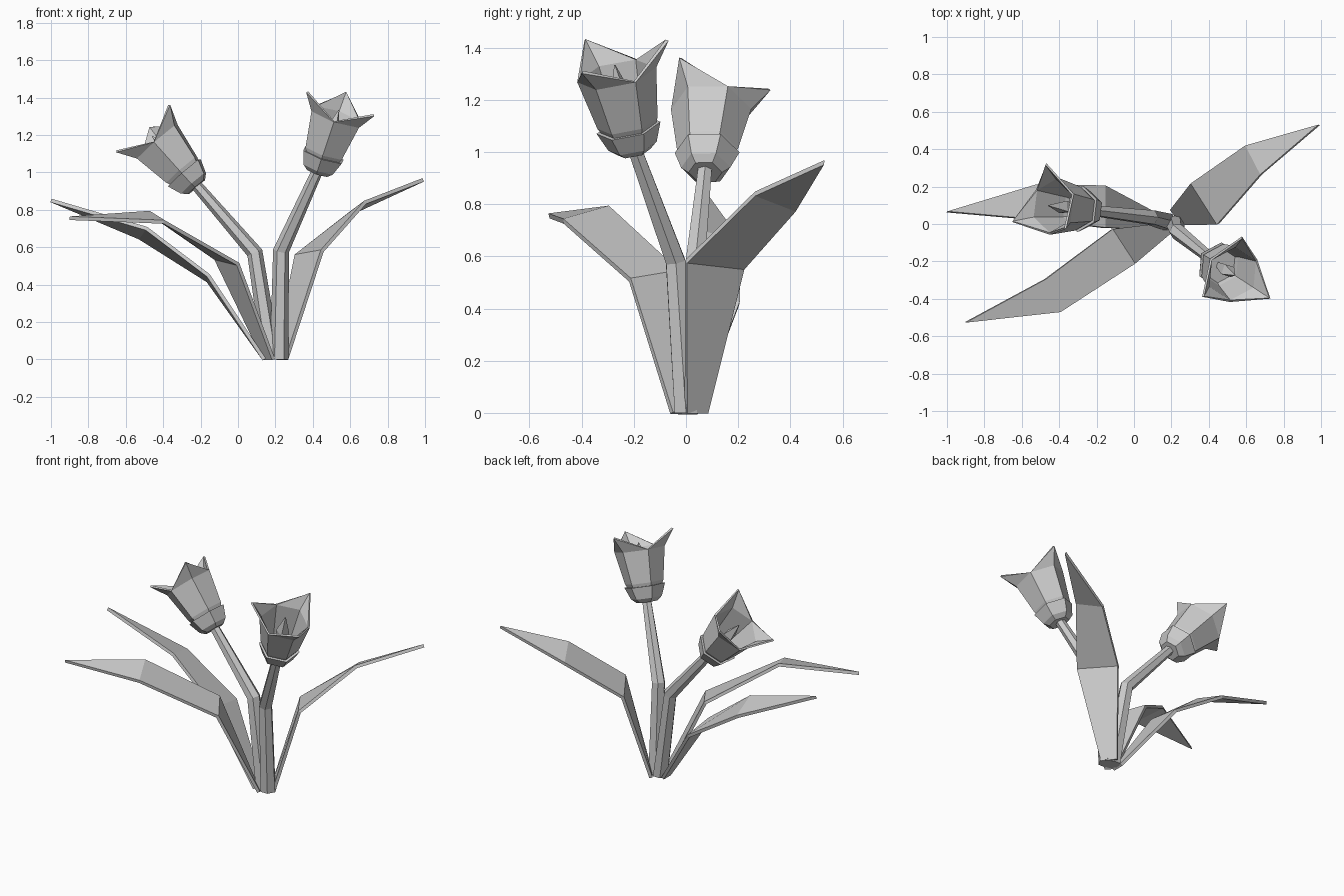
import bpy, math
from mathutils import Vector as V

if "Cube" in bpy.data.objects:
    bpy.data.objects.remove(bpy.data.objects["Cube"])


def make(name, verts, faces, thick=0.0, offset=0.0):
    me = bpy.data.meshes.new(name)
    me.from_pydata([tuple(v) for v in verts], [], faces)
    me.update()
    ob = bpy.data.objects.new(name, me)
    bpy.context.collection.objects.link(ob)
    if thick:
        m = ob.modifiers.new("thickness", 'SOLIDIFY')
        m.thickness, m.offset = thick, offset
    return ob


def skin(rings, n):
    """Quads joining successive rings of n vertices."""
    return [(r * n + i, r * n + (i + 1) % n, (r + 1) * n + (i + 1) % n, (r + 1) * n + i)
            for r in range(rings - 1) for i in range(n)]


def ring(c, u, w, r, n=6):
    return [c + r * (math.cos(a) * u + math.sin(a) * w)
            for a in (2 * math.pi * i / n for i in range(n))]


def lathe(name, base, axis, u, profile, n=6, thick=0.0, caps=True):
    w = axis.cross(u)
    verts = [v for h, r in profile for v in ring(base + h * axis, u, w, r, n)]
    faces = skin(len(profile), n)
    if caps:
        k = (len(profile) - 1) * n
        faces += [tuple(reversed(range(n))), tuple(range(k, k + n))]
    return make(name, verts, faces, thick)


def stem(name, pts, radii):
    verts = []
    for i, (p, r) in enumerate(zip(pts, radii)):
        d = V((0, 0, 1)) if i == 0 else (V(pts[min(i + 1, len(pts) - 1)]) - V(pts[i - 1])).normalized()
        u = V((1, 0, 0))
        u = (u - u.dot(d) * d).normalized()
        verts += ring(V(p), u, d.cross(u), r)
    k = len(verts)
    make(name, verts, skin(len(pts), 6) + [tuple(range(5, -1, -1)), tuple(range(k - 6, k))])


def flower(name, base, axis, tip_dir):
    b, a = V(base), V(axis).normalized()
    u = V(tip_dir)
    u = (u - u.dot(a) * a).normalized()
    w = a.cross(u)
    # calyx cup with a small lip
    lathe(name + "_calyx", b, a, u, [(0, .065), (.025, .095), (.1, .125), (.1, .1)])
    # six sided body, each second corner carrying a folded pointed petal
    verts = []
    for h, r in ((.06, .09), (.12, .118), (.32, .155)):
        verts += ring(b + h * a, u, w, r)
    faces = skin(3, 6) + [(5, 4, 3, 2, 1, 0)]
    tips = ring(b + .416 * a, u, w, .223, 3)
    for i, t in enumerate(tips):
        k = 2 * i
        verts.append(t)
        faces += [(12 + (k - 1) % 6, 12 + k, 18 + i), (12 + k, 12 + k + 1, 18 + i)]
    make(name + "_petals", verts, faces, .012, -1)
    # pistil
    lathe(name + "_pistil", b, a, u, [(.07, .015), (.24, .04), (.36, .003)], 4)


def leaf(name, left, right, tip):
    """Flat blade through three left/right pairs to a tip."""
    verts = [p for pair in zip(left, right) for p in pair] + [tip]
    make(name, verts, [(0, 1, 3, 2), (2, 3, 5, 4), (4, 5, 6)], .02)


# stems
stem("right_stem", [(.22, 0, 0), (.23, -.04, .58), (.43, -.2, 1.02)], [.05, .043, .03])
stem("left_stem", [(.18, .01, 0), (.09, .035, .57), (-.23, .073, .94)], [.05, .043, .03])

# flowers
flower("right_flower", (.425, -.2, 1.0), (.317, -.204, .925), (-.187, -.11, .065))
flower("left_flower", (-.222, .074, .922), (-.655, .07, .755), (.135, -.133, .13))

# leaves
leaf("right_leaf", [(.2, .08, 0), (.31, .22, .555), (.6, .42, .78)],
     [(.26, 0, 0), (.45, 0, .58), (.68, .265, .84)], (.99, .53, .96))
leaf("front_leaf", [(.14, 0, 0), (-.12, -.03, .54), (-.475, -.295, .785)],
     [(.19, -.055, 0), (0, -.215, .51), (-.395, -.47, .735)], (-.9, -.525, .755))
leaf("left_leaf", [(.14, .045, 0), (-.16, .205, .42), (-.525, .21, .65)],
     [(.14, -.03, 0), (-.16, -.02, .45), (-.49, .02, .70)], (-1, .065, .85))
